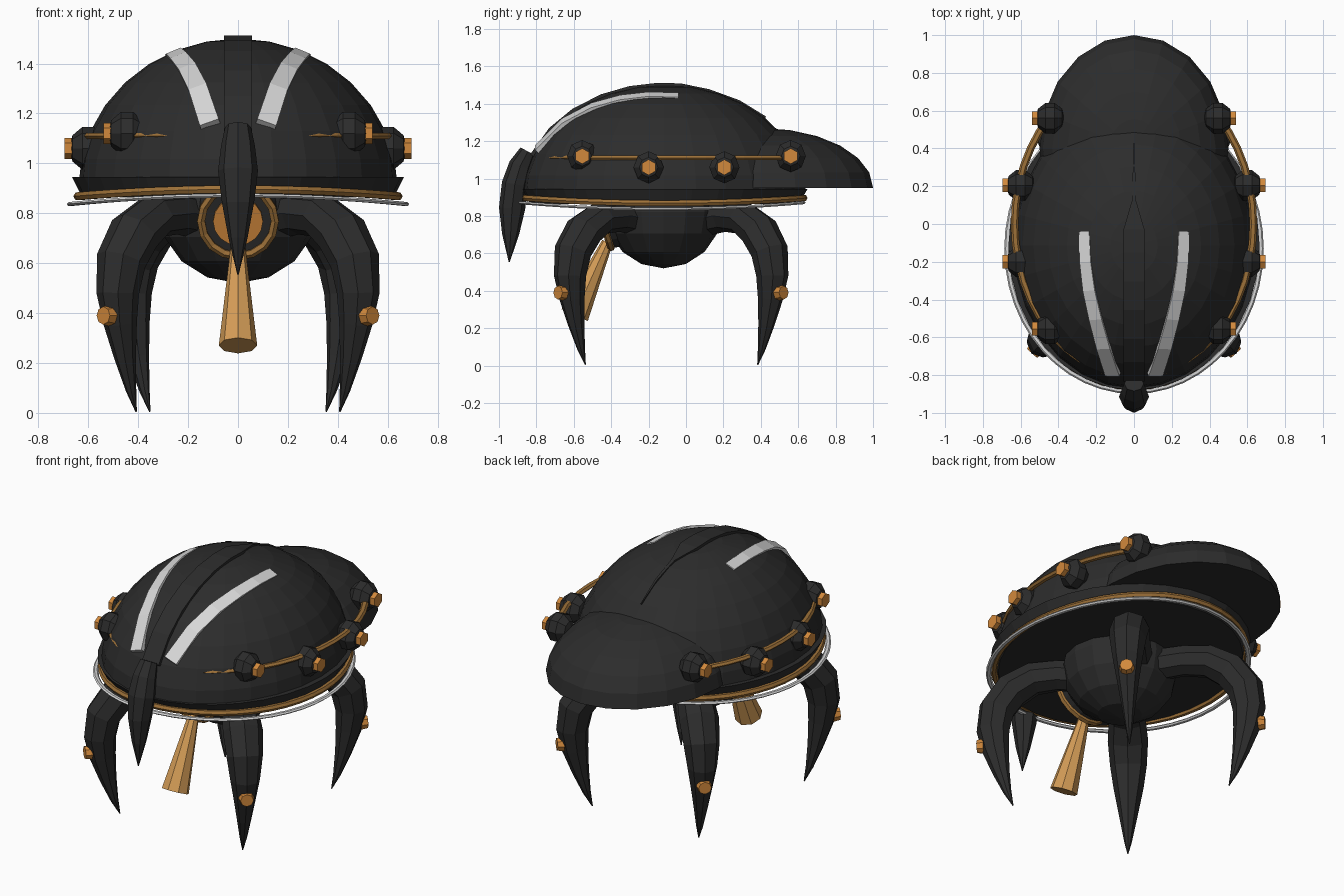
import bpy, bmesh, math
from mathutils import Vector, Matrix

if "Cube" in bpy.data.objects:
    bpy.data.objects.remove(bpy.data.objects["Cube"])


def material(name, rgb):
    m = bpy.data.materials.new(name)
    m.use_nodes = True
    m.diffuse_color = (*rgb, 1)
    m.node_tree.nodes["Principled BSDF"].inputs["Base Color"].default_value = (*rgb, 1)
    return m


DARK = material("charcoal", (.025, .025, .025))
ORANGE = material("orange", (.64, .25, .045))
BRONZE = material("bronze", (.34, .165, .04))
TAN = material("tan", (.66, .335, .095))
SILVER = material("silver", (.68, .68, .68))
X, Y, Z = Vector((1, 0, 0)), Vector((0, 1, 0)), Vector((0, 0, 1))
DOME_C, DOME_R = Vector((0, -.115, .9)), Vector((.64, .76, .6))


def finish(name, bm, mat):
    bmesh.ops.recalc_face_normals(bm, faces=bm.faces[:])
    me = bpy.data.meshes.new(name)
    bm.to_mesh(me)
    bm.free()
    me.materials.append(mat)
    ob = bpy.data.objects.new(name, me)
    bpy.context.collection.objects.link(ob)
    return ob


def ellipsoid(name, centre, radii, mat, segs=24, rings=12, cut=None, twist=0):
    """Ellipsoid, optionally cut flat and capped at a height."""
    bm = bmesh.new()
    bmesh.ops.create_uvsphere(bm, u_segments=segs, v_segments=rings, radius=1)
    bm.transform(Matrix.Translation(centre) @ Matrix.Diagonal((*radii, 1)) @ Matrix.Rotation(twist, 4, "Y"))
    if cut:
        bmesh.ops.bisect_plane(bm, geom=bm.verts[:] + bm.edges[:] + bm.faces[:],
                               plane_co=(0, 0, cut), plane_no=(0, 0, 1), clear_inner=True)
        bmesh.ops.holes_fill(bm, edges=[e for e in bm.edges if e.is_boundary], sides=0)
    return finish(name, bm, mat)


def rod(name, a, b, r1, r2, mat, segs=8):
    a, b = Vector(a), Vector(b)
    bm = bmesh.new()
    bmesh.ops.create_cone(bm, cap_ends=True, segments=segs, radius1=r1, radius2=r2, depth=(b - a).length)
    bm.transform(Matrix.Translation((a + b) / 2) @ (b - a).to_track_quat("Z", "Y").to_matrix().to_4x4())
    return finish(name, bm, mat)


def sweep(name, path, sizes, mat, side, sides=8, cyclic=False, turn=0):
    """Sweep a polygon section; sizes are (across, deep) half widths."""
    bm = bmesh.new()
    n = len(path)
    loops = []
    for i, p in enumerate(path):
        nxt = path[(i + 1) % n] if cyclic else path[min(i + 1, n - 1)]
        prv = path[i - 1] if cyclic else path[max(i - 1, 0)]
        t = (nxt - prv).normalized()
        s = side(p, t).normalized()
        d = s.cross(t).normalized()
        w, h = sizes[i] if isinstance(sizes, list) else sizes
        angles = [turn + math.tau * k / sides for k in range(sides)]
        loops.append([bm.verts.new(p + s * w * math.cos(a) + d * h * math.sin(a)) for a in angles])
    for i in range(n if cyclic else n - 1):
        a, b = loops[i], loops[(i + 1) % n]
        for k in range(sides):
            j = (k + 1) % sides
            bm.faces.new((a[k], a[j], b[j], b[k]))
    if not cyclic:
        bm.faces.new(loops[0])
        bm.faces.new(loops[-1])
    return finish(name, bm, mat)


def level_side(p, t):
    return t.cross(Z)


def ring(name, centre, a, b, size, mat, sag):
    pts = []
    for k in range(48):
        c, s = math.cos(math.tau * k / 48), math.sin(math.tau * k / 48)
        pts.append(Vector(centre) + Vector((a * c, b * s, sag * s * s)))
    return sweep(name, pts, size, mat, level_side, sides=6, cyclic=True)


def on_dome(x, y, lift=0):
    u, v = x / DOME_R.x, (y - DOME_C.y) / DOME_R.y
    return Vector((x, y, DOME_C.z + DOME_R.z * math.sqrt(max(0, 1 - u * u - v * v)) + lift))


def dome_normal(p):
    q = p - DOME_C
    return Vector([q[i] / DOME_R[i] ** 2 for i in range(3)]).normalized()


# Shell: main dome, rear hood and lower band
ellipsoid("dome", DOME_C, DOME_R, DARK, 28, 16, cut=.94)
ellipsoid("rear_hood", Vector((0, .4, .95)), Vector((.5, .6, .32)), DARK, 20, 12, cut=.949)
bm = bmesh.new()
bmesh.ops.create_cone(bm, cap_ends=True, segments=32, radius1=.94, radius2=1, depth=1)
bm.transform(Matrix.Translation((0, -.115, .905)) @ Matrix.Diagonal((.665, .765, .08, 1)))
finish("lower_band", bm, DARK)

# Trim rings, and the belt that runs round the front from stud to stud
ring("bronze_rim", (0, -.115, .868), .642, .747, (.018, .018), BRONZE, .028)
ring("silver_rim", (0, -.13, .837), .672, .755, (.015, .009), SILVER, .034)
belt = []
for k in range(37):
    a = math.radians(45 - 270 * k / 36)
    belt.append(Vector((.632 * math.cos(a), .8 * math.sin(a), 1.11)))
sweep("stud_belt", belt, (.02, .014), BRONZE, level_side, sides=6)

# Crest fading into the dome, and the horn on the brow
crest_y = [-.82, -.72, -.6, -.45, -.3, -.15, -.03, .12, .28, .42]
crest = [on_dome(0, y, -.003 if y < .1 else -.008) for y in crest_y]
crest_size = [(.078 if y < 0 else .04 * (.5 - y), .022) for y in crest_y]
sweep("crest", crest, crest_size, DARK, lambda p, t: X, sides=4, turn=math.pi / 4)
horn = [(-.845, 1.145, .052, .045), (-.885, 1.07, .068, .062), (-.915, .97, .08, .07),
        (-.93, .84, .064, .07), (-.938, .7, .038, .045), (-.945, .555, .003, .003)]
sweep("brow_horn", [Vector((0, y, z)) for y, z, w, d in horn], [h[2:] for h in horn],
      DARK, lambda p, t: X)

# Body and round eye, tilted down
ellipsoid("body", Vector((0, -.12, .82)), Vector((.32, .31, .3)), DARK, 16, 8)
tilt = math.radians(18)
look = Vector((0, -math.cos(tilt), -math.sin(tilt)))
eye_up = X.cross(look) * -1
eye_c = Vector((0, -.445, .77))
rod("eye_housing", eye_c - look * .14, eye_c, .17, .15, DARK, 16)
eye = [eye_c + .148 * (X * math.cos(math.tau * k / 16) + eye_up * math.sin(math.tau * k / 16))
       for k in range(16)]
sweep("eye_ring", eye, (.02, .018), BRONZE, lambda p, t: look, sides=6, cyclic=True)
rod("eye_lens", eye_c - look * .05, eye_c + look * .012, .1, .1, ORANGE, 16)
rod("proboscis", (0, -.42, .66), (0, -.595, .27), .03, .077, TAN)

# Leg outline: reach, height, half width, half depth
LEG = [(.2, .78, .09, .09), (.36, .8, .09, .085), (.5, .79, .1, .09), (.62, .72, .11, .1),
       (.7, .61, .1, .1), (.72, .48, .082, .09), (.705, .36, .062, .073), (.675, .22, .04, .047),
       (.64, .09, .02, .022), (.61, .005, .003, .003)]
STUDS = [(.445, -.555, 1.12), (.6, -.2, 1.06), (.6, .205, 1.06), (.445, .56, 1.12)]

for sx, word in ((1, "left"), (-1, "right")):
    # Silver stripes following the dome, thicker and wider towards the brow
    stripe = [on_dome(sx * x, y, -.005) for x, y in
              ((.262, -.04), (.255, -.2), (.235, -.35), (.2, -.5), (.158, -.65), (.11, -.79))]
    sweep(word + "_stripe", stripe, [(.042 + .003 * i, .012 + .004 * i) for i in range(6)], SILVER,
          lambda p, t: t.cross(dome_normal(p)), sides=4, turn=math.pi / 4)

    # Studs with hexagonal bolts
    for i, (x, y, z) in enumerate(STUDS):
        tag = f"{word}_stud_{i + 1}"
        ellipsoid(tag, Vector((sx * x, y, z)), Vector((.078, .085, .09)), DARK, 8, 5, twist=math.pi / 2)
        rod(tag + "_bolt", (sx * (x + .02), y, z), (sx * (x + .095), y, z), .042, .042, ORANGE, 6)

    # Curved claw legs with a rivet on the outer face; rear legs sit closer in
    for place, angle, cy, shift in (("front", -48, -.085, 0), ("rear", 45, .03, -.11)):
        a = math.radians(angle)
        out = Vector((sx * math.cos(a), math.sin(a), 0))
        across = out.cross(Z)
        base = Vector((0, cy, 0)) + out * shift
        path = [base + out * r + Z * z for r, z, w, d in LEG]
        sweep(f"{word}_{place}_leg", path, [leg[2:] for leg in LEG], DARK, lambda p, t: across)
        rivet = base + out * .77 + Z * .39
        rod(f"{word}_{place}_rivet", rivet, rivet + out * .037, .043, .036, ORANGE)
